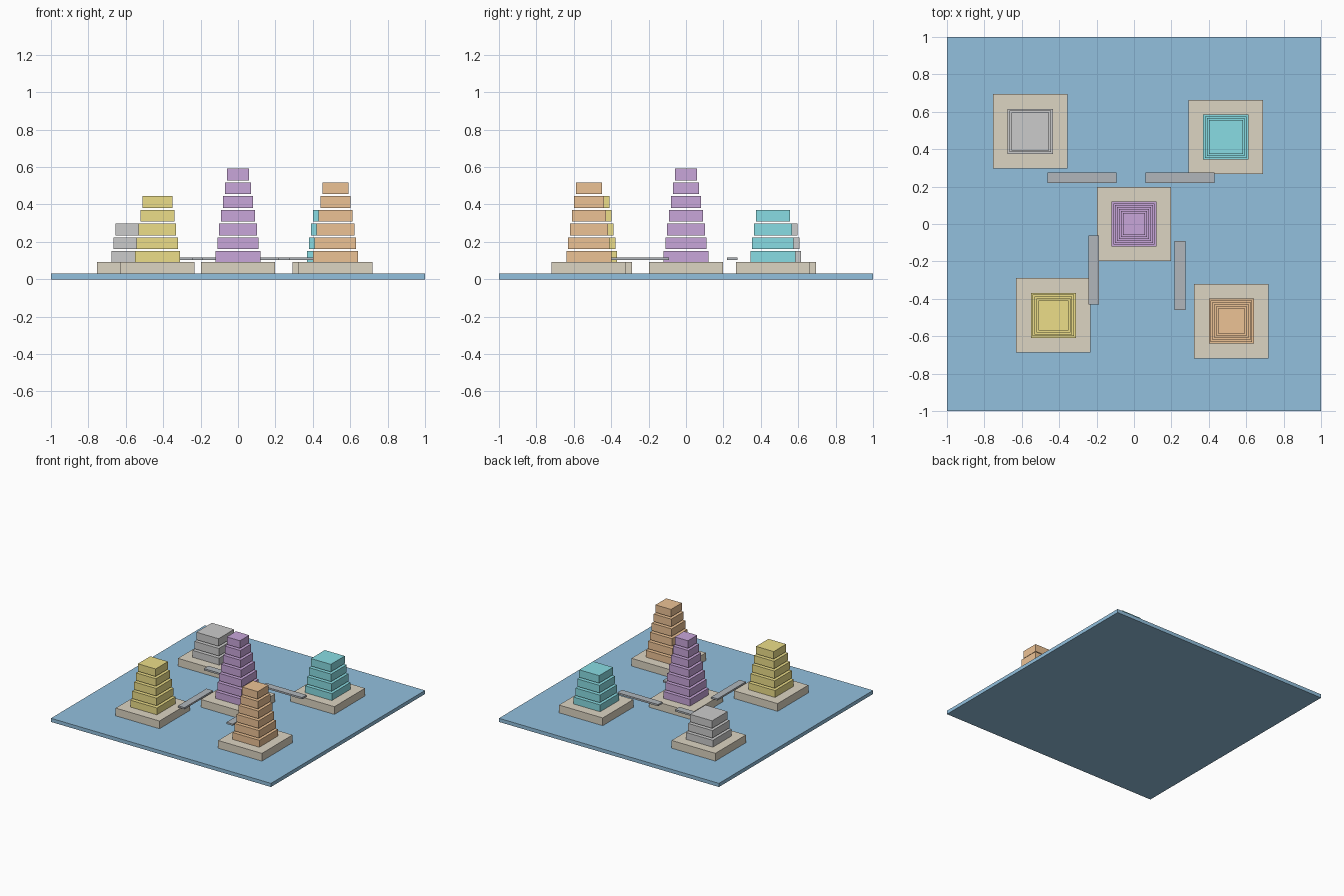
import bpy

if "Cube" in bpy.data.objects:
    bpy.data.objects.remove(bpy.data.objects["Cube"])


def material(name, rgb):
    m = bpy.data.materials.new(name)
    m.diffuse_color = (*rgb, 1)
    m.use_nodes = True
    m.node_tree.nodes["Principled BSDF"].inputs["Base Color"].default_value = m.diffuse_color
    return m


def box(name, x, y, z0, z1, sx, sy, mat):
    bpy.ops.mesh.primitive_cube_add(size=1, location=(x, y, (z0 + z1) / 2))
    o = bpy.context.object
    o.name = name
    o.scale = (sx, sy, z1 - z0)
    bpy.ops.object.transform_apply(location=False, rotation=False, scale=True)
    o.data.materials.append(mat)
    return o


water = material("water_blue", (0.29, 0.53, 0.73))
sand = material("sand", (0.72, 0.66, 0.54))
stone = material("bridge_grey", (0.44, 0.47, 0.50))

# Water slab
box("water_base", 0, 0, 0, 0.03, 2, 2, water)

# Islands, each with a stepped tower: name, x, y, tiers, colour
TOWERS = [
    ("purple", 0, 0, 7, (0.58, 0.38, 0.70)),
    ("white", -0.554, 0.495, 3, (0.79, 0.80, 0.81)),
    ("teal", 0.491, 0.465, 4, (0.25, 0.72, 0.77)),
    ("yellow", -0.431, -0.489, 5, (0.84, 0.73, 0.25)),
    ("orange", 0.521, -0.519, 6, (0.84, 0.54, 0.30)),
]
PITCH, TIER_H = 0.0735, 0.062
for name, x, y, tiers, rgb in TOWERS:
    mat = material(name, rgb)
    box(f"{name}_island", x, y, 0.03, 0.0935, 0.398, 0.398, sand)
    # Shrinking tiers with a thin open gap between them
    for i in range(tiers):
        top = 0.150 + PITCH * i
        w = 0.242 - 0.0203 * i
        box(f"{name}_tier_{i + 1}", x, y, top - TIER_H, top, w, w, mat)

# Floating bridges: x, y, size x, size y
BRIDGES = [
    (-0.278, 0.247, 0.369, 0.058),
    (0.246, 0.247, 0.369, 0.058),
    (-0.215, -0.245, 0.058, 0.369),
    (0.246, -0.276, 0.058, 0.369),
]
for i, (x, y, sx, sy) in enumerate(BRIDGES):
    box(f"bridge_{i + 1}", x, y, 0.103, 0.117, sx, sy, stone)
